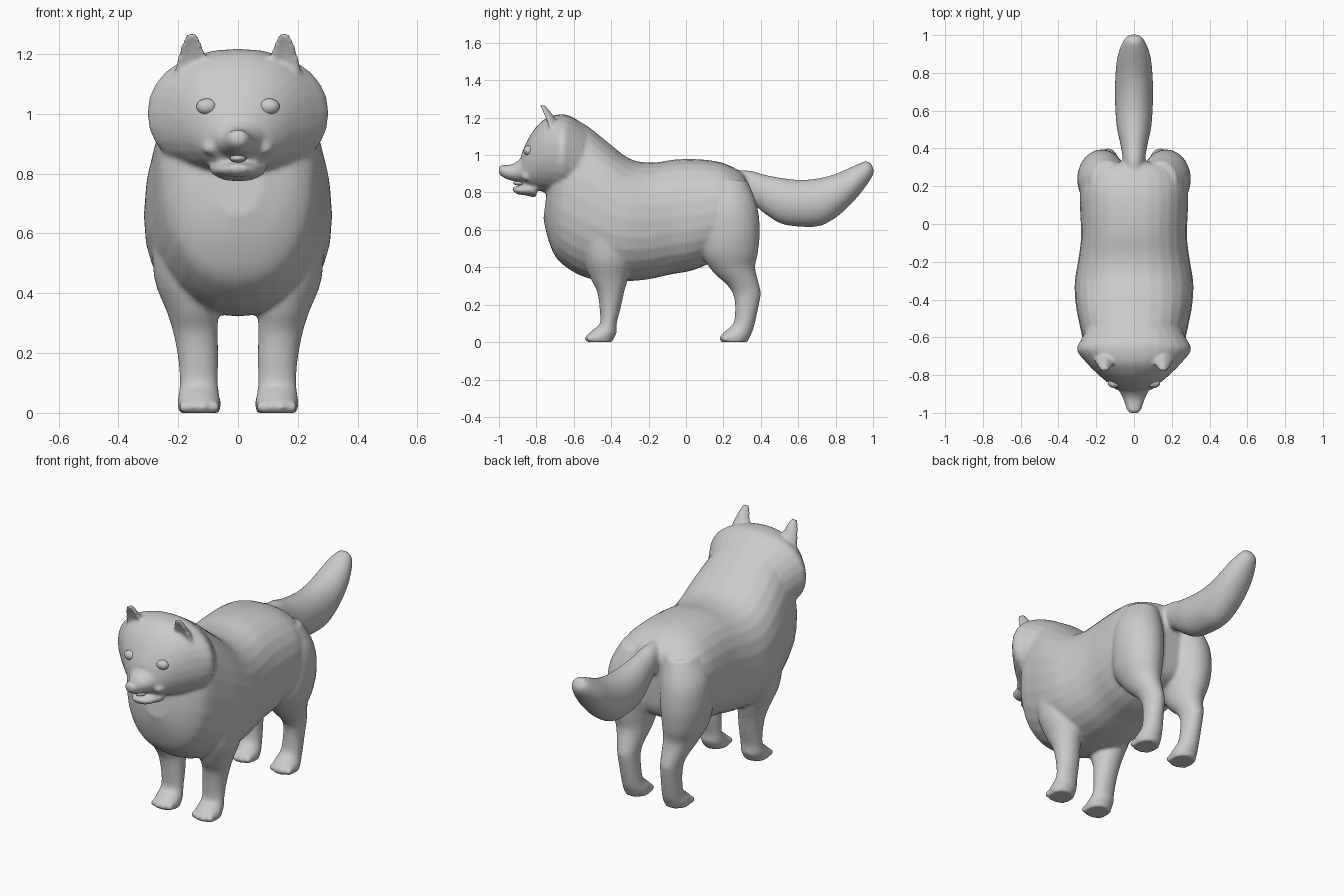
import bpy, bmesh, math
from mathutils import Vector, Matrix

coat = bpy.data.materials.new("plain_grey")
coat.diffuse_color = (0.6, 0.6, 0.6, 1)


def finish(bm, name):
    bmesh.ops.recalc_face_normals(bm, faces=bm.faces)
    me = bpy.data.meshes.new(name)
    bm.to_mesh(me)
    bm.free()
    me.materials.append(coat)
    for p in me.polygons:
        p.use_smooth = True
    ob = bpy.data.objects.new(name, me)
    bpy.context.collection.objects.link(ob)
    return ob


def spline(rows, steps=4):
    """Smooth the list of sections with a Catmull-Rom curve."""
    out = []
    for i in range(len(rows) - 1):
        p0, p1, p2, p3 = (rows[max(0, min(len(rows) - 1, i + k))] for k in (-1, 0, 1, 2))
        for s in range(steps):
            t = s / steps
            out.append([0.5 * (2 * b + (c - a) * t + (2 * a - 5 * b + 4 * c - d) * t * t
                               + (3 * b - a - 3 * c + d) * t ** 3)
                        for a, b, c, d in zip(p0, p1, p2, p3)])
    return out + [list(rows[-1])]


def loft(name, rows, side=0, power=2.0, bow=0.0, n=28):
    """Row: y, z of one edge, y, z of the opposite edge, half width, x centre."""
    bm = bmesh.new()
    rings = []
    for y1, z1, y2, z2, hw, *x in spline(rows):
        xc = x[0] * side if x else 0
        ring = []
        for k in range(n):
            a = 2 * math.pi * k / n
            c, s = (math.copysign(abs(f) ** (2 / power), f) for f in (math.cos(a), math.sin(a)))
            ring.append(bm.verts.new((xc + hw * c,
                                      (y1 + y2) / 2 + (y1 - y2) / 2 * s - bow * c * c,
                                      (z1 + z2) / 2 + (z1 - z2) / 2 * s)))
        rings.append(ring)
    for r, q in zip(rings, rings[1:]):
        for k in range(n):
            bm.faces.new((r[k], r[(k + 1) % n], q[(k + 1) % n], q[k]))
    bm.faces.new(rings[0])
    bm.faces.new(rings[-1])
    return finish(bm, name)


def ball(name, loc, size):
    bm = bmesh.new()
    bmesh.ops.create_uvsphere(bm, u_segments=20, v_segments=12, radius=1,
                              matrix=Matrix.Translation(loc) @ Matrix.Diagonal((*size, 1)))
    return finish(bm, name)


# Trunk, from rump to chest
parts = [loft("body", [
    (.33, .86, .32, .62, .10), (.31, .895, .31, .54, .20), (.27, .925, .27, .48, .255),
    (.19, .96, .17, .44, .285), (.08, .977, .04, .385, .285), (-.05, .977, -.08, .362, .28),
    (-.18, .96, -.20, .336, .295), (-.30, .98, -.32, .325, .314), (-.42, 1.07, -.44, .325, .308),
    (-.52, 1.15, -.55, .35, .288), (-.60, 1.19, -.64, .40, .268), (-.65, 1.15, -.70, .46, .24),
    (-.69, 1.10, -.74, .56, .18), (-.72, 1.00, -.762, .66, .09)], power=2.3)]

# Head with its wide ruff
parts.append(loft("head", [
    (-.54, 1.16, -.57, .74, .25), (-.61, 1.205, -.63, .77, .285), (-.66, 1.217, -.68, .79, .302),
    (-.73, 1.207, -.75, .80, .247), (-.785, 1.168, -.79, .81, .20), (-.83, 1.11, -.83, .82, .152),
    (-.866, 1.04, -.866, .84, .10), (-.882, 1.0, -.882, .86, .06)], power=2.15))

# Muzzle and lower jaw
parts.append(loft("muzzle", [
    (-.82, 1.02, -.82, .84, .12), (-.88, .985, -.87, .85, .085), (-.92, .955, -.91, .858, .062),
    (-.96, .947, -.955, .87, .047), (-.99, .947, -.985, .885, .036), (-1.003, .93, -1.0, .90, .02)]))
parts.append(loft("lower_jaw", [
    (-.80, .87, -.80, .77, .10), (-.86, .843, -.86, .785, .076), (-.90, .836, -.90, .79, .056),
    (-.928, .83, -.925, .808, .03)]))

# Bushy tail
parts.append(loft("tail", [
    (.24, .92, .24, .80, .05), (.34, .917, .36, .735, .06), (.42, .895, .43, .68, .073),
    (.51, .878, .51, .633, .091), (.60, .868, .61, .617, .099), (.69, .873, .72, .622, .101),
    (.78, .893, .82, .68, .098), (.86, .925, .91, .768, .088), (.92, .953, .97, .845, .068),
    (.965, .968, 1.0, .895, .045), (.99, .955, 1.005, .92, .02)]))

for s, tag in ((-1, "right"), (1, "left")):
    # Front leg
    parts.append(loft("front_leg_" + tag, [
        (-.58, .62, -.30, .62, .11, .18), (-.55, .45, -.29, .45, .115, .165),
        (-.51, .34, -.31, .34, .087, .152), (-.475, .27, -.33, .27, .075, .142),
        (-.462, .18, -.35, .18, .067, .133), (-.46, .10, -.37, .10, .064, .131),
        (-.49, .072, -.37, .05, .068, .131), (-.53, .035, -.38, .03, .072, .13),
        (-.53, 0, -.395, 0, .068, .13)], side=s))
    # Hind leg with thigh and hock
    parts.append(loft("hind_leg_" + tag, [
        (.12, .88, .33, .86, .085, .14), (.09, .76, .38, .73, .125, .165),
        (.08, .60, .395, .60, .13, .17), (.08, .48, .385, .48, .115, .165),
        (.14, .38, .37, .40, .09, .152), (.215, .31, .39, .31, .067, .142),
        (.25, .26, .40, .26, .057, .138), (.262, .20, .388, .19, .055, .134),
        (.257, .11, .368, .10, .057, .13), (.23, .075, .357, .06, .062, .128),
        (.19, .04, .345, .035, .071, .128), (.185, 0, .33, 0, .067, .128)], side=s))
    # Toes
    for foot_y in (-.525, .195):
        for k in range(4):
            off = (k - 1.5) * .034
            y = foot_y + abs(off) * .35
            parts.append(ball("toe", (s * .13 + off, y, .02), (.018, .024, .021)))
    # Ear, cupped toward the front
    parts.append(loft("ear_" + tag, [
        (-.725, 1.12, -.66, 1.12, .058, .155), (-.735, 1.17, -.685, 1.17, .053, .154),
        (-.752, 1.215, -.712, 1.215, .04, .154), (-.768, 1.25, -.738, 1.25, .026, .154),
        (-.778, 1.272, -.758, 1.272, .013, .154)], side=s, bow=.022))
    # Smiling mouth corner
    parts.append(ball("cheek", (s * .085, -.845, .885), (.035, .035, .025)))

# Blend the parts into one continuous coat
bpy.ops.object.select_all(action='DESELECT')
for ob in parts:
    ob.select_set(True)
dog = parts[0]
bpy.context.view_layer.objects.active = dog
bpy.ops.object.join()
dog.name = "furry_body"
rem = dog.modifiers.new("blend", 'REMESH')
rem.mode = 'VOXEL'
rem.voxel_size = .0095
rem.use_smooth_shade = True
smo = dog.modifiers.new("soften", 'SMOOTH')
smo.factor = .5
smo.iterations = 6

# Eyes and tongue
for s, tag in ((-1, "right"), (1, "left")):
    ball("eye_" + tag, (s * .104, -.842, 1.024), (.035, .026, .027))
ball("tongue", (0, -.885, .851), (.028, .04, .014))
